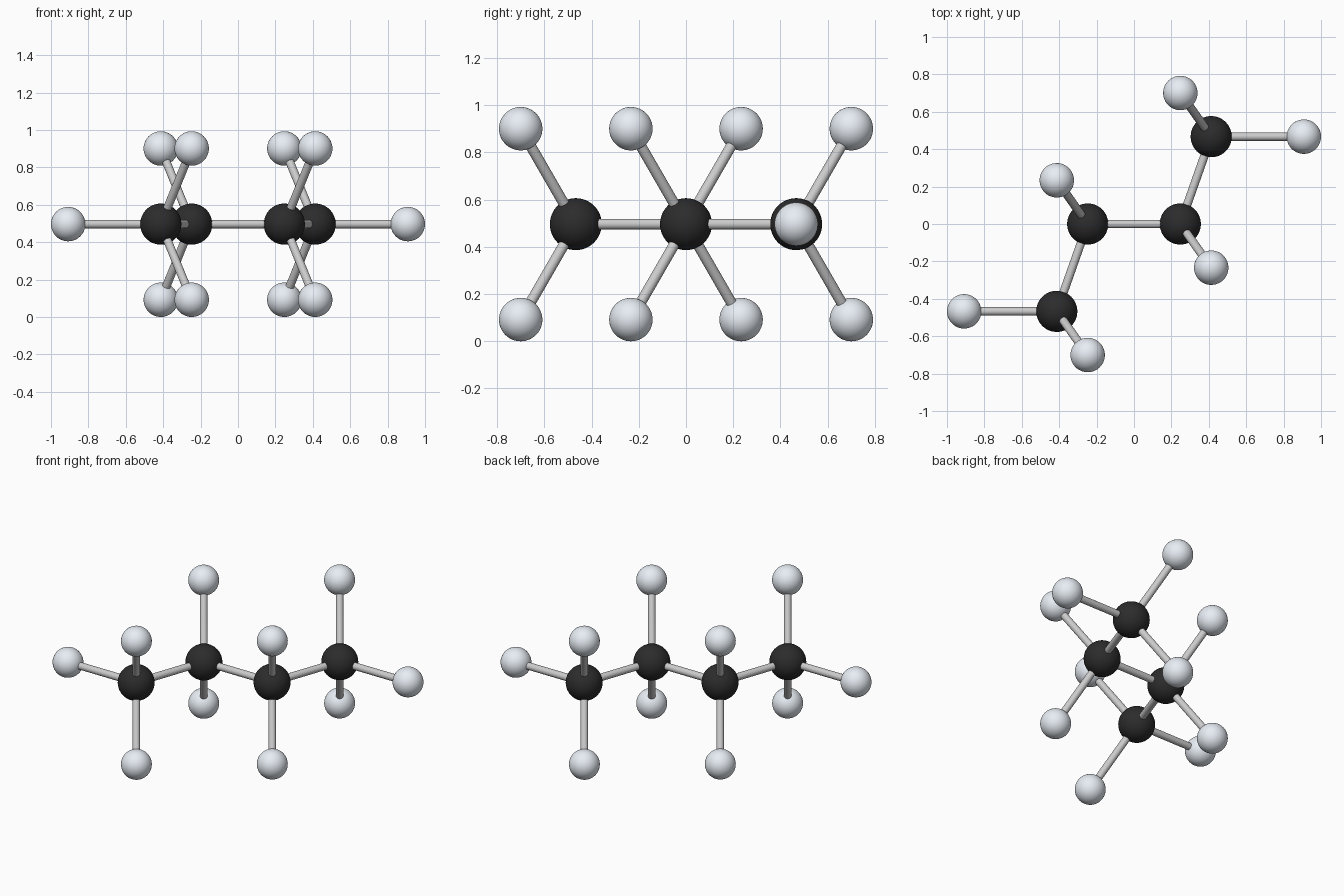
import bpy
from mathutils import Vector

if "Cube" in bpy.data.objects:
    bpy.data.objects.remove(bpy.data.objects["Cube"])

L = 0.4953                       # bond length
R_C, R_H, R_BOND = 0.11, 0.092, 0.0225
S = 8 ** 0.5 / 3                 # tetrahedral components: 1/3, S, H
H = (2 / 3) ** 0.5
CENTRE = Vector((0, 0, H * L + R_H))


def material(name, colour):
    m = bpy.data.materials.new(name)
    m.diffuse_color = colour
    m.use_nodes = True
    m.node_tree.nodes["Principled BSDF"].inputs["Base Color"].default_value = m.diffuse_color
    return m


DARK = material("dark", (0.025, 0.025, 0.025, 1))
PALE = material("pale", (0.80, 0.85, 0.91, 1))


def finish(name, mat=None):
    ob = bpy.context.object
    ob.name = name
    if mat:
        ob.data.materials.append(mat)
    bpy.ops.object.shade_smooth_by_angle()


def atom(name, p, r, mat):
    bpy.ops.mesh.primitive_uv_sphere_add(segments=48, ring_count=24, radius=r, location=p + CENTRE)
    finish(name, mat)


def bond(name, a, b):
    d = b - a
    bpy.ops.mesh.primitive_cylinder_add(vertices=24, radius=R_BOND, depth=d.length,
                                        location=(a + b) / 2 + CENTRE,
                                        rotation=d.to_track_quat('Z', 'Y').to_euler())
    finish(name)


# Half of the zigzag chain; the other half is its point reflection
inner = Vector((L / 2, 0, 0))
outer = inner + L * Vector((1 / 3, S, 0))

for side, s in (("right", 1), ("left", -1)):
    atom(f"inner_carbon_{side}", s * inner, R_C, DARK)
    atom(f"outer_carbon_{side}", s * outer, R_C, DARK)
    bond(f"chain_bond_{side}", s * inner, s * outer)

    # Hydrogens: an upper and lower pair on each carbon, one at the chain end
    spokes = [(outer, Vector((1, 0, 0)))]
    for z in (H, -H):
        spokes.append((inner, Vector((1 / 3, -S / 2, z))))
        spokes.append((outer, Vector((-1 / 3 - 1, -S, 0)) / 2 + Vector((1 / 3, S, z))))
    # Outer pair points away from the sum of that carbon's other two bonds
    for i, (c, d) in enumerate(spokes):
        if c is outer and d.z:
            d = Vector((-1 / 3, S / 2, d.z))
        atom(f"hydrogen_{side}_{i}", s * (c + L * d), R_H, PALE)
        bond(f"hydrogen_bond_{side}_{i}", s * c, s * (c + L * d))

# Middle bond
bond("chain_bond_middle", -inner, inner)
